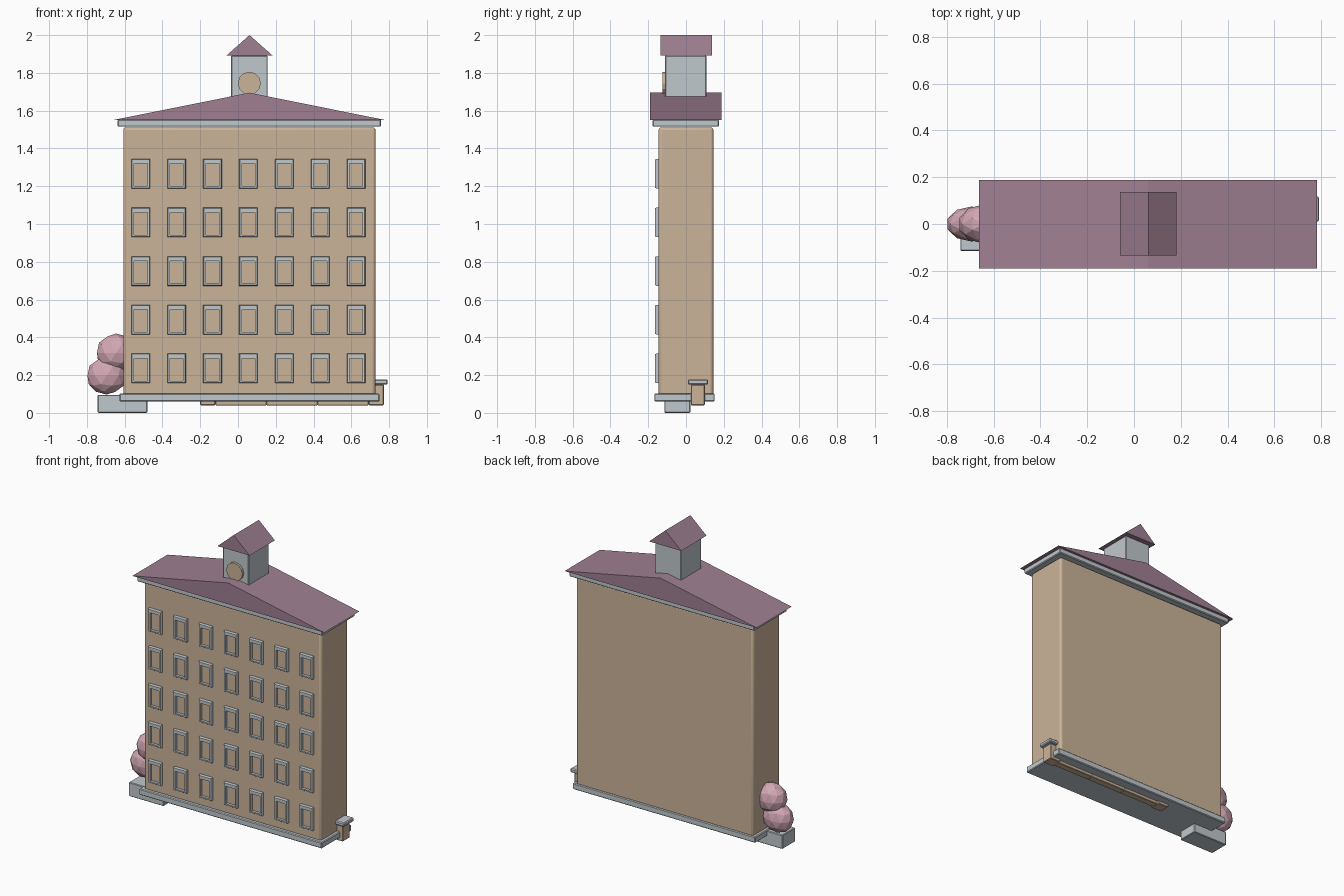
import bpy
import bmesh
import math
from mathutils import Matrix

if "Cube" in bpy.data.objects:
    bpy.data.objects.remove(bpy.data.objects["Cube"], do_unlink=True)


def material(name, rgb):
    m = bpy.data.materials.new(name)
    m.use_nodes = True
    m.diffuse_color = (*rgb, 1)
    m.node_tree.nodes["Principled BSDF"].inputs["Base Color"].default_value = (*rgb, 1)
    return m


sand = material("sand plaster", (0.60, 0.455, 0.32))
stone = material("pale grey stone", (0.53, 0.58, 0.61))
plum = material("plum roof", (0.35, 0.215, 0.29))
blossom = material("pink blossom", (0.65, 0.39, 0.46))


def finish(bm, name, mat, bevel=0, segments=1):
    bmesh.ops.recalc_face_normals(bm, faces=bm.faces)
    mesh = bpy.data.meshes.new(name)
    bm.to_mesh(mesh)
    bm.free()
    mesh.materials.append(mat)
    ob = bpy.data.objects.new(name, mesh)
    bpy.context.collection.objects.link(ob)
    if bevel:
        mod = ob.modifiers.new("Bevel", "BEVEL")
        mod.width = bevel
        mod.segments = segments
    return ob


def box(name, x, y, z, mat, bevel=0, segments=1):
    """Box from its (low, high) range on each axis."""
    bm = bmesh.new()
    size = [b - a for a, b in (x, y, z)]
    mid = [(a + b) / 2 for a, b in (x, y, z)]
    bmesh.ops.create_cube(bm, size=1, matrix=Matrix.Translation(mid) @ Matrix.Diagonal((*size, 1)))
    return finish(bm, name, mat, bevel, segments)


def gable(name, x, y, z, mat):
    """Triangular prism with its ridge running front to back."""
    bm = bmesh.new()
    profile = [(x[0], z[0]), (x[1], z[0]), (sum(x) / 2, z[1])]
    face = bm.faces.new([bm.verts.new((px, y[0], pz)) for px, pz in profile])
    ext = bmesh.ops.extrude_face_region(bm, geom=[face])["geom"]
    moved = [v for v in ext if isinstance(v, bmesh.types.BMVert)]
    bmesh.ops.translate(bm, verts=moved, vec=(0, y[1] - y[0], 0))
    return finish(bm, name, mat)


# Main block
walls = box("walls", (-0.607, 0.728), (-0.145, 0.145), (0.09, 1.512), sand, 0.015, 3)
box("foundation_slab", (-0.628, 0.749), (-0.168, 0.152), (0.06, 0.102), stone, 0.005)
box("cornice", (-0.637, 0.758), (-0.178, 0.175), (1.515, 1.552), stone, 0.005)
gable("main_roof", (-0.663, 0.783), (-0.19, 0.188), (1.55, 1.695), plum)

# Clock tower
box("tower", (-0.037, 0.157), (-0.11, 0.108), (1.56, 1.892), stone, 0.004)
gable("tower_roof", (-0.06, 0.182), (-0.135, 0.137), (1.893, 2.0), plum)
bm = bmesh.new()
bmesh.ops.create_cone(bm, cap_ends=True, segments=12, radius1=0.061, radius2=0.061, depth=0.016,
                      matrix=Matrix.Translation((0.06, -0.117, 1.745)) @ Matrix.Rotation(math.pi / 2, 4, "X"))
finish(bm, "clock_face", sand)


# Window frames on the front
def window_frame(name, x, z):
    bm = bmesh.new()
    outer = [(-0.049, -0.078), (0.049, -0.078), (0.049, 0.078), (-0.049, 0.078)]
    inner = [(-0.035, -0.066), (0.035, -0.066), (0.035, 0.053), (-0.035, 0.053)]
    rings = []
    for loop, y in ((outer, -0.143), (outer, -0.158), ([(a * 0.93, b * 0.96) for a, b in outer], -0.163),
                    (inner, -0.163), (inner, -0.143)):
        rings.append([bm.verts.new((x + a, y, z + b)) for a, b in loop])
    for ring, following in zip(rings, rings[1:] + rings[:1]):
        for i in range(4):
            j = (i + 1) % 4
            bm.faces.new((ring[i], ring[j], following[j], following[i]))
    return finish(bm, name, stone)


for row in range(5):
    for col in range(7):
        window_frame(f"window_frame_{row + 1}_{col + 1}", -0.515 + col * 0.19, 0.236 + row * 0.2575)

# Low garden wall with capped end posts
for side, x in (("right", -0.16), ("left", 0.732)):
    box(f"post_{side}", (x - 0.04, x + 0.04), (0.026, 0.1), (0.04, 0.15), sand, 0.004)
    box(f"post_cap_{side}", (x - 0.06, x + 0.06), (0.01, 0.117), (0.15, 0.177), stone, 0.006)
for i in range(3):
    start = -0.12 + i * 0.27
    box(f"garden_wall_{i + 1}", (start, start + 0.27), (0.04, 0.088), (0.04, 0.13), sand, 0.003)

# Planter with blossoming bush
box("planter", (-0.743, -0.48), (-0.115, 0.023), (0, 0.095), stone, 0.004)
for name, centre, size in (("bush_lower", (-0.695, 0, 0.197), (0.107, 0.075, 0.1)),
                           ("bush_upper", (-0.645, 0, 0.318), (0.107, 0.083, 0.102))):
    bm = bmesh.new()
    bmesh.ops.create_icosphere(bm, subdivisions=2, radius=1,
                               matrix=Matrix.Translation(centre) @ Matrix.Diagonal((*size, 1)))
    finish(bm, name, blossom)

# Smooth the rounded wall corners only
bpy.context.view_layer.objects.active = walls
walls.select_set(True)
bpy.ops.object.shade_smooth_by_angle(angle=math.radians(40))
